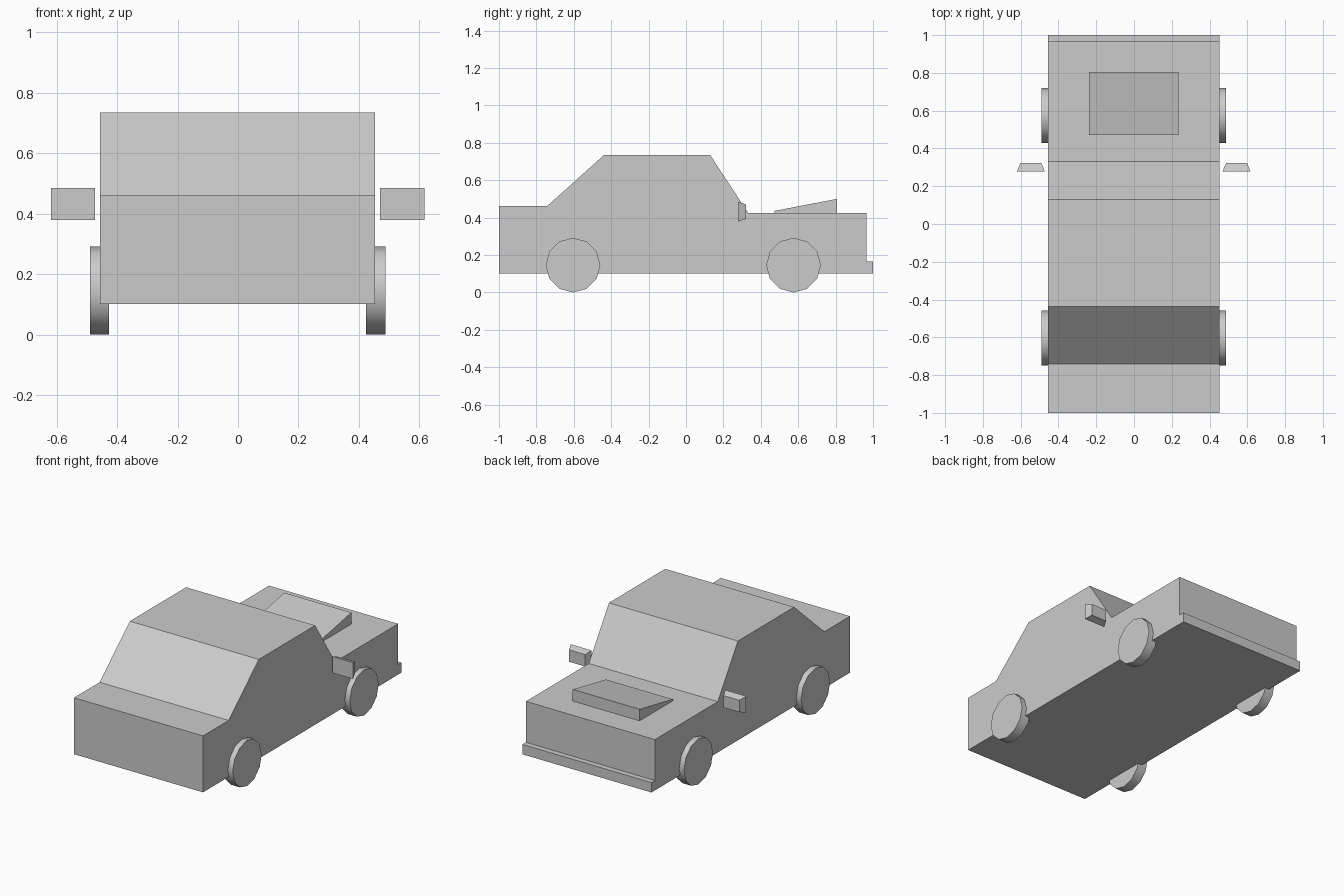
import bpy, bmesh
from math import pi
from mathutils import Matrix

if "Cube" in bpy.data.objects:
    bpy.data.objects.remove(bpy.data.objects["Cube"])

CX = -0.0015  # centre line of the car


def make_object(name, bm):
    bmesh.ops.recalc_face_normals(bm, faces=bm.faces[:])
    mesh = bpy.data.meshes.new(name)
    bm.to_mesh(mesh)
    bm.free()
    obj = bpy.data.objects.new(name, mesh)
    bpy.context.collection.objects.link(obj)
    return obj


def extrude_profile(name, points, half_width):
    """Extrude a closed (y, z) side profile across the car."""
    bm = bmesh.new()
    face = bm.faces.new([bm.verts.new((CX - half_width, y, z)) for y, z in points])
    ext = bmesh.ops.extrude_face_region(bm, geom=[face])
    moved = [v for v in ext["geom"] if isinstance(v, bmesh.types.BMVert)]
    bmesh.ops.translate(bm, verts=moved, vec=(2 * half_width, 0, 0))
    return make_object(name, bm)


# Body shell with boot, cabin, bonnet and bumper step
extrude_profile("car_body", [
    (-1, 0.102), (-1, 0.462), (-0.742, 0.462), (-0.438, 0.735),
    (0.129, 0.735), (0.332, 0.426), (0.965, 0.426), (0.965, 0.165),
    (1, 0.165), (1, 0.102)], 0.455)

# Wedge-shaped bonnet scoop
extrude_profile("bonnet_scoop", [
    (0.472, 0.42), (0.472, 0.436), (0.806, 0.5), (0.806, 0.42)], 0.236)

for side, s in (("left", -1), ("right", 1)):
    # Wheels: 12-sided discs, smooth tread
    for end, y in (("front", -0.604), ("rear", 0.575)):
        bm = bmesh.new()
        bmesh.ops.create_cone(bm, cap_ends=True, segments=12, radius1=0.146,
                              radius2=0.146, depth=0.064)
        bm.transform(Matrix.Translation((CX + s * 0.457, y, 0.146))
                     @ Matrix.Rotation(pi / 2, 4, 'Y'))
        for f in bm.faces:
            f.smooth = len(f.verts) == 4
        for e in bm.edges:
            e.smooth = all(f.smooth for f in e.link_faces)
        make_object(f"{end}_{side}_wheel", bm)

    # Wing mirrors: tapered blocks
    bm = bmesh.new()
    bmesh.ops.create_cube(bm, size=1)
    for v in bm.verts:
        back = v.co.y > 0
        v.co.x = CX + s * 0.5445 + v.co.x * (0.112 if back else 0.147)
        v.co.z = 0.432 + v.co.z * (0.076 if back else 0.105)
        v.co.y = 0.322 if back else 0.279
    make_object(f"{side}_mirror", bm)
